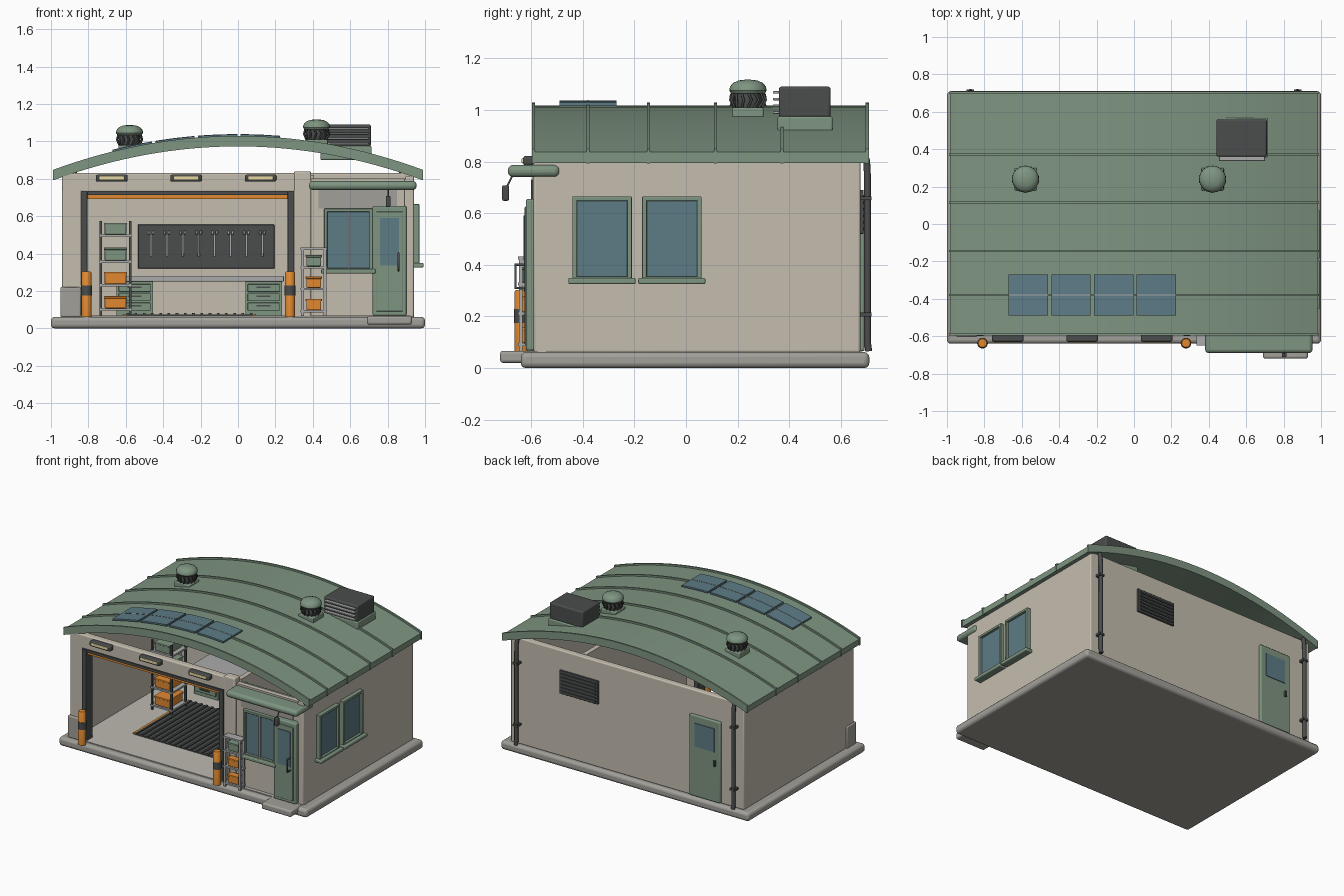
import bpy, bmesh, math
from mathutils import Matrix

if "Cube" in bpy.data.objects:
    bpy.data.objects.remove(bpy.data.objects["Cube"])

def mat(name, r, g, b):
    m = bpy.data.materials.new(name)
    m.diffuse_color = (r, g, b, 1)
    m.use_nodes = True
    m.node_tree.nodes["Principled BSDF"].inputs["Base Color"].default_value = m.diffuse_color
    return m

GREEN = mat("sage", .21, .30, .22)
BEIGE = mat("plaster", .56, .51, .43)
DARK = mat("dark_metal", .07, .075, .075)
ORANGE = mat("orange", .75, .25, .03)
GLASS = mat("glass", .11, .20, .24)
CONC = mat("concrete", .36, .35, .32)
FLOOR = mat("floor_paint", .50, .49, .44)
STEEL = mat("steel", .40, .41, .40)
LAMP = mat("lamp_glow", .8, .68, .35)

def finish(name, bm, m, bevel=0, smooth=True):
    bmesh.ops.recalc_face_normals(bm, faces=bm.faces)
    me = bpy.data.meshes.new(name)
    bm.to_mesh(me)
    bm.free()
    ob = bpy.data.objects.new(name, me)
    bpy.context.collection.objects.link(ob)
    me.materials.append(m)
    if bevel:
        mod = ob.modifiers.new("bevel", 'BEVEL')
        mod.width, mod.segments = bevel, 3
    if smooth:
        bpy.context.view_layer.objects.active = ob
        ob.select_set(True)
        bpy.ops.object.shade_smooth_by_angle(angle=math.radians(35))
        ob.select_set(False)
    return ob

def box(name, x0, x1, y0, y1, z0, z1, m, bevel=0):
    bm = bmesh.new()
    bmesh.ops.create_cube(bm, size=1, matrix=Matrix.Translation(((x0+x1)/2, (y0+y1)/2, (z0+z1)/2))
                          @ Matrix.Diagonal((x1-x0, y1-y0, z1-z0, 1)))
    return finish(name, bm, m, bevel, bevel > 0)

def lathe(name, x, y, profile, m, n=24):
    bm = bmesh.new()
    rings = [[bm.verts.new((x + r*math.cos(2*math.pi*i/n), y + r*math.sin(2*math.pi*i/n), z))
              for i in range(n)] for r, z in profile]
    for a, b in zip(rings, rings[1:]):
        for i in range(n):
            bm.faces.new((a[i], a[(i+1) % n], b[(i+1) % n], b[i]))
    bm.faces.new(rings[0])
    bm.faces.new(rings[-1])
    return finish(name, bm, m)

def pipe(name, pts, r, m):
    cu = bpy.data.curves.new(name, 'CURVE')
    cu.dimensions, cu.bevel_depth, cu.bevel_resolution, cu.use_fill_caps = '3D', r, 3, True
    sp = cu.splines.new('POLY')
    sp.points.add(len(pts)-1)
    for p, co in zip(sp.points, pts):
        p.co = (*co, 1)
    cu.materials.append(m)
    bpy.context.collection.objects.link(bpy.data.objects.new(name, cu))

def roof_z(x):
    return 1.017 - .18*(x/.985)**2

def arch(name, x0, x1, y0, y1, lo, hi, m, n=32):
    """slab following the roof curve between offsets lo and hi"""
    bm = bmesh.new()
    xs = [x0 + (x1-x0)*i/n for i in range(n+1)]
    prof = [(x, roof_z(x)+hi) for x in xs] + [(x, roof_z(x)+lo) for x in reversed(xs)]
    a = [bm.verts.new((x, y0, z)) for x, z in prof]
    b = [bm.verts.new((x, y1, z)) for x, z in prof]
    k = len(prof)
    for i in range(k):
        bm.faces.new((a[i], a[(i+1) % k], b[(i+1) % k], b[i]))
    for i in range(n):  # end strips
        for v in (a, b):
            bm.faces.new((v[i], v[i+1], v[k-2-i], v[k-1-i]))
    return finish(name, bm, m)

# foundation
box("foundation_slab", -1, 1, -.64, .71, 0, .062, CONC, .02)
box("shop_floor", -.92, .92, -.6, .65, .055, .068, FLOOR)
box("door_step", .69, .93, -.72, -.58, .02, .067, CONC, .012)

# walls
box("left_wall", -.94, -.895, -.59, .675, .06, .815, BEIGE, .008)
box("right_wall", .895, .94, -.59, .675, .06, .815, BEIGE, .008)
box("back_wall", -.94, .94, .63, .675, .06, .83, BEIGE, .008)
box("front_left_pier", -.94, -.835, -.59, -.54, .06, .83, BEIGE, .008)
box("front_header", -.94, .39, -.59, -.54, .73, .83, BEIGE, .008)
box("front_middle_pier", .30, .39, -.595, -.535, .06, .84, BEIGE, .008)
box("office_front_wall", .39, .94, -.575, -.54, .06, .80, BEIGE)
box("office_corner_pier", .89, .94, -.59, -.54, .06, .80, BEIGE, .008)
box("office_transom", .43, .85, -.58, -.57, .64, .74, CONC)
box("office_partition", .37, .405, -.54, .64, .06, .82, BEIGE)
box("corner_plinth", -.95, -.84, -.605, -.5, .06, .22, CONC, .008)

# arched roof with standing seams
arch("roof", -.985, .985, -.59, .705, -.042, 0, GREEN)
for i, y in enumerate((-.59, -.38, -.145, .115, .372, .702)):
    arch(f"roof_seam_{i}", -.988, .988, y-.006, y+.006, -.044, .012, GREEN)

# solar panels
for i in range(4):
    x = -.67 + .228*i
    arch(f"solar_panel_{i}", x, x+.21, -.49, -.27, .008, .02, GLASS, 2)
    arch(f"solar_divider_{i}", x, x+.21, -.382, -.378, .012, .022, STEEL, 2)

# roof turbines
for tag, x in (("left", -.58), ("right", .42)):
    z = roof_z(x)
    box(f"turbine_base_{tag}", x-.06, x+.06, .18, .3, z-.03, z+.025, GREEN, .006)
    lathe(f"turbine_drum_{tag}", x, .24, [(.05, z+.02), (.056, z+.05), (.05, z+.085)], DARK)
    for i in range(14):
        a = 2*math.pi*i/14
        c, s = math.cos(a), math.sin(a)
        c2, s2 = math.cos(a+.2), math.sin(a+.2)
        pipe(f"turbine_fin_{tag}_{i}", [(x+.055*c, .24+.055*s, z+.025), (x+.069*c2, .24+.069*s2, z+.055),
                                        (x+.06*c, .24+.06*s, z+.085)], .005, DARK)
    lathe(f"turbine_cap_{tag}", x, .24, [(.066, z+.08), (.072, z+.09), (.07, z+.105), (.058, z+.12),
                                         (.035, z+.13), (.008, z+.133)], GREEN)

# rooftop cooling unit
box("cooler_base", .44, .715, .355, .568, .90, .975, GREEN, .008)
box("cooler_body", .44, .71, .36, .56, .97, 1.09, DARK, .01)
for i in range(4):
    box(f"cooler_louvre_{i}", .455, .70, .337, .365, .985+.026*i, .995+.026*i, STEEL, .003)

# vehicle door frame, roller strip and lamps
for tag, x in (("left", -.84), ("right", .265)):
    box(f"door_track_{tag}", x, x+.035, -.6, -.52, .065, .73, DARK, .004)
box("door_track_top", -.84, .30, -.595, -.52, .713, .732, DARK)
box("door_bottom_edge", -.805, .265, -.58, -.53, .692, .714, ORANGE)
for i in range(3):
    x = -.675 + .398*i
    box(f"lamp_housing_{i}", x-.084, x+.084, -.63, -.585, .784, .822, DARK, .01)
    box(f"lamp_face_{i}", x-.068, x+.068, -.637, -.625, .793, .813, LAMP, .005)

# bollards
for tag, x in (("left", -.81), ("right", .278)):
    lathe(f"bollard_{tag}", x, -.637, [(.027, .06), (.027, .295), (.022, .303)], ORANGE)
    lathe(f"bollard_band_{tag}", x, -.637, [(.0285, .175), (.0285, .228)], DARK)

# windows: four frame bars, pane and sill; front office one and two on the right wall
def window(tag, u0, u1, z0, z1, side):
    def b(n, a0, a1, d0, d1, c0, c1, m, bev=0):
        if side:
            box(n, .94+d0, .94+d1, a0, a1, c0, c1, m, bev)
        else:
            box(n, a0, a1, -.575-d1, -.575-d0, c0, c1, m, bev)
    t = .018
    b("window_pane_"+tag, u0+.01, u1-.01, -.005, .012, z0+.01, z1-.01, GLASS)
    for n, w in (("a", (u0, u0+t, z0, z1)), ("b", (u1-t, u1, z0, z1)),
                 ("c", (u0, u1, z0, z0+t)), ("d", (u0, u1, z1-t, z1))):
        b(f"window_frame_{tag}_{n}", w[0], w[1], -.01, .03, w[2], w[3], GREEN, .004)
    b("window_sill_"+tag, u0-.015, u1+.015, -.01, .052, z0-.012, z0+.012, GREEN, .006)

window("side_front", -.44, -.21, .337, .665, True)
window("side_rear", -.17, .06, .337, .665, True)
window("office", .46, .72, .305, .64, False)
box("office_window_mullion", .588, .598, -.603, -.58, .32, .63, STEEL)

# office door, canopy and door lamp
box("office_door", .72, .90, -.62, -.57, .068, .655, GREEN, .008)
box("office_door_inset", .74, .88, -.625, -.60, .09, .625, GREEN, .004)
box("office_door_glass", .76, .862, -.63, -.60, .335, .59, GLASS)
pipe("office_door_handle", [(.858, -.62, .31), (.858, -.66, .31), (.858, -.66, .40), (.858, -.62, .40)], .006, DARK)
box("canopy", .38, .955, -.69, -.49, .74, .787, GREEN, .02)
box("door_lamp", .79, .815, -.712, -.685, .648, .708, DARK, .006)
pipe("door_lamp_stem", [(.802, -.695, .70), (.802, -.67, .75)], .004, DARK)

# shelving racks with bins
def rack(tag, x0, x1, y0, y1, top, shelves, bins, post):
    for i, (x, y) in enumerate([(x, y) for x in (x0, x1) for y in (y0, y1)]):
        box(f"{tag}_post_{i}", x-.007, x+.007, y-.007, y+.007, .065, top, post)
    for i, z in enumerate(shelves):
        box(f"{tag}_shelf_{i}", x0-.01, x1+.01, y0-.01, y1+.01, z, z+.012, STEEL)
    for i, (z, h, m) in enumerate(bins):
        box(f"{tag}_bin_{i}", x0+.02, x1-.02, y0, y1, z, z+h, m, .006)
        box(f"{tag}_bin_lid_{i}", x0+.016, x1-.016, y0-.004, y1+.004, z+h-.012, z+h, m, .003)

rack("storage_rack", -.733, -.577, .06, .22, .575, (.095, .225, .35, .49),
     ((.107, .065, ORANGE), (.237, .065, ORANGE), (.362, .07, GREEN), (.502, .062, GREEN)), DARK)
rack("outdoor_rack", .345, .465, -.64, -.60, .425, (.085, .205, .32, .42),
     ((.097, .06, ORANGE), (.217, .06, ORANGE), (.332, .06, GREEN)), STEEL)

# workbench with drawer cabinets
box("workbench_top", -.66, .245, .40, .63, .25, .28, STEEL, .005)
for tag, x in (("left", -.65), ("right", .04)):
    box(f"bench_cabinet_{tag}", x, x+.195, .42, .63, .068, .25, GREEN)
    for i in range(3):
        z = .095 + .05*i
        box(f"drawer_{tag}_{i}", x+.012, x+.183, .408, .425, z, z+.042, GREEN, .003)
        box(f"drawer_pull_{tag}_{i}", x+.06, x+.135, .40, .41, z+.022, z+.03, DARK)

# tool board with hanging spanners
box("tool_board", -.535, .195, .61, .635, .32, .555, DARK, .004)
for i in range(8):
    x = -.465 + .085*i
    box(f"spanner_shaft_{i}", x-.005, x+.005, .60, .612, .395, .505, STEEL)
    for j, (dx, z) in enumerate(((0, .393), (-.011, .512), (.011, .512))):
        box(f"spanner_head_{i}_{j}", x+dx-.006, x+dx+.006, .598, .612, z-.01, z+.01, STEEL, .003)

# floor grating with orange edges
box("floor_grating", -.6, .08, -.33, .3, .066, .074, DARK)
for i in range(16):
    x = -.59 + .044*i
    box(f"grating_bar_{i}", x-.007, x+.007, -.33, .3, .07, .082, DARK)
for tag, x in (("left", -.615), ("right", .08)):
    box(f"grating_edge_{tag}", x, x+.015, -.33, .3, .066, .078, ORANGE)

# rear door, louvre and downpipes
box("rear_door", -.76, -.51, .66, .692, .065, .655, GREEN, .008)
box("rear_door_glass", -.715, -.555, .68, .697, .43, .60, GLASS)
box("rear_door_handle", -.725, -.71, .69, .705, .33, .37, DARK)
box("rear_vent", .23, .54, .66, .688, .52, .69, DARK, .004)
for i in range(6):
    box(f"rear_vent_slat_{i}", .245, .525, .68, .695, .535+.025*i, .545+.025*i, DARK)
for tag, s in (("left", -1), ("right", 1)):
    x = .875*s
    pipe(f"downpipe_{tag}", [(x, .69, .835), (x, .7, .80), (x, .703, .74), (x, .703, .10), (x, .708, .065)], .014, DARK)
    for i, z in enumerate((.2, .65)):
        box(f"pipe_clip_{tag}_{i}", x-.02, x+.02, .67, .719, z, z+.015, DARK)
